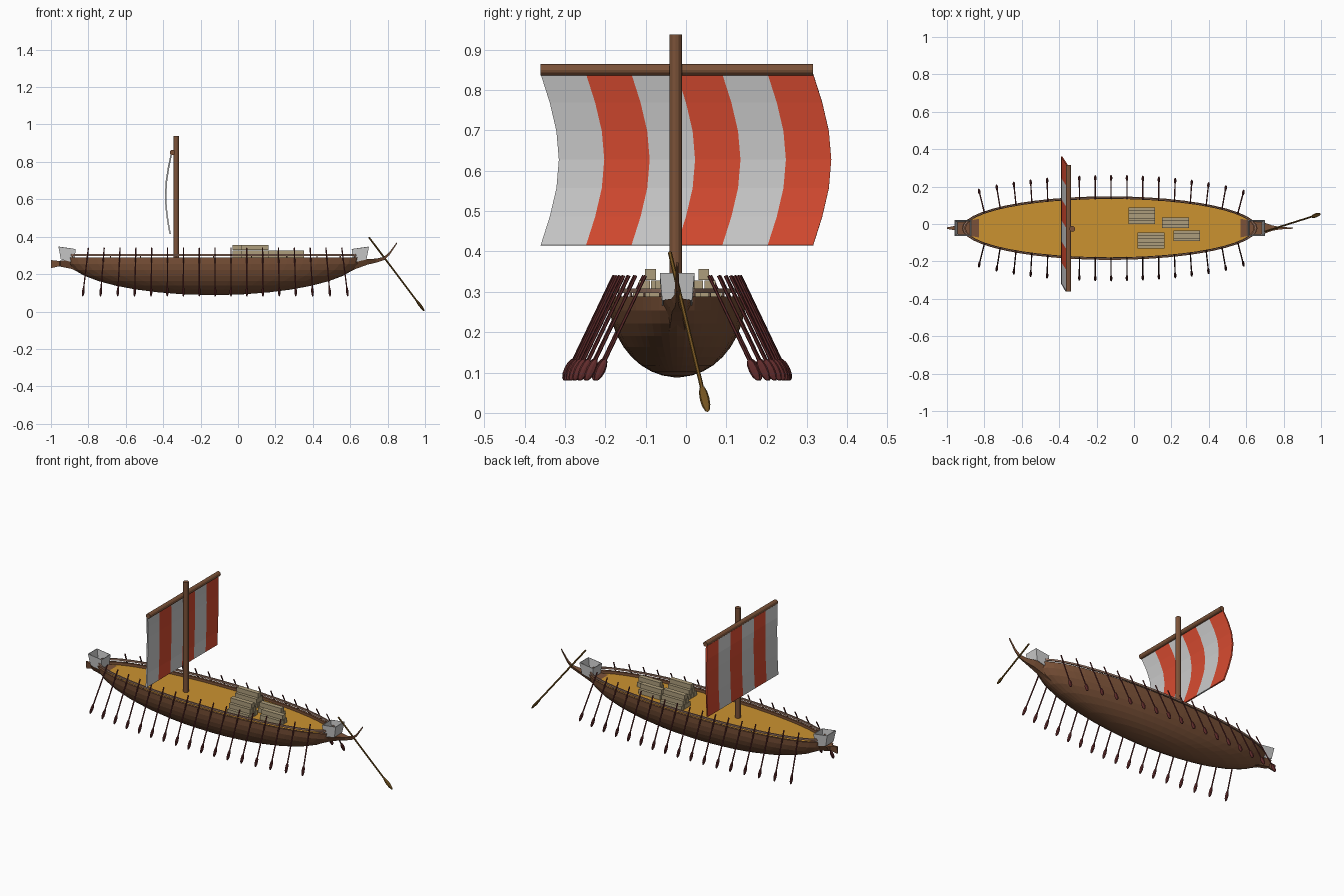
import bpy, bmesh, math
from mathutils import Vector, Matrix

if "Cube" in bpy.data.objects:
    bpy.data.objects.remove(bpy.data.objects["Cube"])

CX, CY = -0.13, -0.022      # hull centre in plan
A, B = 0.79, 0.17           # hull half length and half width
RIM, DECK = 0.288, 0.272


def mat(name, r, g, b):
    m = bpy.data.materials.new(name)
    m.diffuse_color = (r, g, b, 1)
    m.use_nodes = True
    m.node_tree.nodes["Principled BSDF"].inputs["Base Color"].default_value = m.diffuse_color
    return m


WOOD = mat("brown_wood", 0.20, 0.085, 0.04)
RAIL = mat("rail_wood", 0.30, 0.17, 0.12)
DECKC = mat("deck_wood", 0.60, 0.29, 0.03)
RED = mat("red_cloth", 0.68, 0.07, 0.03)
OAR = mat("dark_red_wood", 0.12, 0.025, 0.025)
STEER = mat("golden_wood", 0.18, 0.09, 0.015)
CARGO = mat("pale_wood", 0.42, 0.34, 0.20)


def finish(bm, name, *mats):
    bmesh.ops.recalc_face_normals(bm, faces=bm.faces)
    me = bpy.data.meshes.new(name)
    bm.to_mesh(me)
    bm.free()
    for m in mats:
        me.materials.append(m)
    ob = bpy.data.objects.new(name, me)
    bpy.context.collection.objects.link(ob)
    return ob


def loft(name, rings, material, caps=True, loop=False):
    """Skin a list of closed rings of points."""
    bm = bmesh.new()
    vs = [[bm.verts.new(p) for p in r] for r in rings]
    pairs = list(zip(vs, vs[1:])) + ([(vs[-1], vs[0])] if loop else [])
    for r, s in pairs:
        for i in range(len(r)):
            j = (i + 1) % len(r)
            bm.faces.new((r[i], r[j], s[j], s[i]))
    if caps and not loop:
        bm.faces.new(vs[0])
        bm.faces.new(vs[-1])
    return finish(bm, name, *([material] if material else []))


def frame(a, b):
    """Matrix at the midpoint of a-b with z along the line."""
    z = (b - a).normalized()
    y = z.cross(Vector((1, 0, 0))).normalized()
    x = y.cross(z)
    m = Matrix((x, y, z)).transposed().to_4x4()
    m.translation = (a + b) / 2
    return m


def rod(name, a, b, r, material, sides=12):
    a, b = Vector(a), Vector(b)
    bm = bmesh.new()
    bmesh.ops.create_cone(bm, cap_ends=True, segments=sides, radius1=r, radius2=r,
                          depth=(b - a).length, matrix=frame(a, b))
    return finish(bm, name, material)


def oar(name, a, b, r, size, material):
    """Thin shaft with a flattened leaf blade ending at b."""
    a, b = Vector(a), Vector(b)
    d = (b - a).normalized()
    bm = bmesh.new()
    e = b - d * size[2]
    bmesh.ops.create_cone(bm, cap_ends=True, segments=6, radius1=r, radius2=r,
                          depth=(e - a).length, matrix=frame(a, e))
    m = frame(b - d * size[2] * 2, b) @ Matrix.Diagonal((*size, 1))
    bmesh.ops.create_uvsphere(bm, u_segments=8, v_segments=6, radius=1, matrix=m)
    return finish(bm, name, material)


def box(name, x0, x1, y0, y1, z0, z1, material):
    bm = bmesh.new()
    m = Matrix.Translation(((x0 + x1) / 2, (y0 + y1) / 2, (z0 + z1) / 2))
    bmesh.ops.create_cube(bm, size=1, matrix=m @ Matrix.Diagonal((x1 - x0, y1 - y0, z1 - z0, 1)))
    return finish(bm, name, material)


def oval(a, b, z, n=48):
    return [(CX + a * math.cos(2 * math.pi * i / n), CY + b * math.sin(2 * math.pi * i / n), z)
            for i in range(n)]


# Hull: lower half of an ellipsoid
rings = []
for k in range(10):
    t = math.radians(k * 9.7)
    rings.append(oval(A * math.cos(t), B * math.cos(t), RIM - 0.2 * math.sin(t)))
inner = [oval(A - 0.02, B - 0.014, DECK - 0.01), oval(A - 0.02, B - 0.014, RIM)]
loft("hull", inner + rings, WOOD)

# Deck
bm = bmesh.new()
bm.faces.new([bm.verts.new(p) for p in oval(A - 0.018, B - 0.012, DECK)])
finish(bm, "deck", DECKC)

# Raised rail with its posts
ro, ri = (A - 0.004, B - 0.004), (A - 0.014, B - 0.012)
loft("rail", [oval(*ro, 0.297), oval(*ro, 0.308), oval(*ri, 0.308), oval(*ri, 0.297)], RAIL, loop=True)
for i, p in enumerate(oval(A - 0.009, B - 0.008, RIM - 0.005, 24)):
    rod(f"rail_post_{i}", p, (p[0], p[1], 0.3), 0.003, RAIL, 4)


# Prow and stern pieces: x, bottom, top, half width
def keel_end(name, secs):
    loft(name, [[(x, CY - w * 0.4, lo), (x, CY + w * 0.4, lo), (x, CY + w, hi), (x, CY - w, hi)]
                for x, lo, hi, w in secs], WOOD)


keel_end("prow", [(-0.83, 0.20, 0.272, 0.05), (-0.89, 0.228, 0.275, 0.038),
                  (-0.95, 0.24, 0.272, 0.032), (-0.955, 0.242, 0.27, 0.012), (-1.0, 0.232, 0.275, 0.004)])
keel_end("stern", [(0.57, 0.20, 0.272, 0.05), (0.63, 0.228, 0.275, 0.038),
                   (0.69, 0.25, 0.28, 0.032), (0.74, 0.262, 0.283, 0.014), (0.78, 0.275, 0.292, 0.007),
                   (0.81, 0.302, 0.318, 0.005), (0.85, 0.362, 0.372, 0.003)])

# Open lookout boxes at both ends
for name, f in (("bow_box", lambda x: x), ("stern_box", lambda x: 2 * CX - x)):
    r = []
    for xo, zo, xi, zi, w in ((-0.947, 0.278, -0.875, 0.262, 0.037), (-0.96, 0.346, -0.868, 0.334, 0.043)):
        r.append([(f(xo), CY - w, zo), (f(xi), CY - w, zi), (f(xi), CY + w, zi), (f(xo), CY + w, zo)])
    ob = loft(name, r, None, caps=False)
    mod = ob.modifiers.new("thickness", 'SOLIDIFY')
    mod.thickness = 0.005

# Rowing oars, fanned slightly towards both ends
N = 17
for i in range(N):
    x = -0.80 + i * 1.355 / (N - 1)
    u = (x - CX) / A
    h = 0.157 * math.sqrt(1 - u * u)
    fan = 0.05 * u ** 3
    for side, s in (("left", -1), ("right", 1)):
        oar(f"oar_{side}_{i}", (x, CY + s * h, 0.34), (x + fan, CY + s * (h + 0.124), 0.08),
            0.0038, (0.007, 0.012, 0.03), OAR)

# Steering oar
oar("steering_oar", (0.70, -0.04, 0.397), (0.997, 0.054, 0.002), 0.005, (0.008, 0.012, 0.042), STEER)

# Mast and yard
rod("mast", (-0.33, -0.026, DECK - 0.01), (-0.33, -0.026, 0.938), 0.0155, WOOD)
rod("yard", (-0.35, -0.36, 0.85), (-0.35, 0.315, 0.85), 0.0145, WOOD)

# Striped sail, bulging forward and sideways
bm = bmesh.new()
rows, cols = 6, 6
grid = []
for r in range(rows + 1):
    t = r / rows
    k = math.sin(math.pi * t)
    grid.append([bm.verts.new((-0.357 - 0.006 * (1 - t) - 0.027 * k,
                               -0.36 + 0.675 * c / cols + 0.045 * k, 0.415 + 0.425 * t))
                 for c in range(cols + 1)])
for r in range(rows):
    for c in range(cols):
        f = bm.faces.new((grid[r][c], grid[r][c + 1], grid[r + 1][c + 1], grid[r + 1][c]))
        f.material_index = c % 2
sail = finish(bm, "sail", mat("grey_cloth", 0.6, 0.6, 0.6), RED)
mod = sail.modifiers.new("thickness", 'SOLIDIFY')
mod.thickness = 0.008
mod.offset = 0

# Cargo: pyramids of long boxes (x start, y centre, rows at the base)
for n, (x, y, base) in enumerate(((-0.03, 0.044, 3), (0.02, -0.088, 3), (0.15, 0.007, 2), (0.21, -0.063, 2))):
    for level in range(base):
        count = base - level
        z = DECK + level * 0.0285
        for j in range(count):
            yc = y + (j - (count - 1) / 2) * 0.03
            box(f"cargo_{n}_{level}_{j}", x, x + 0.143, yc - 0.0135, yc + 0.0135, z, z + 0.027, CARGO)
